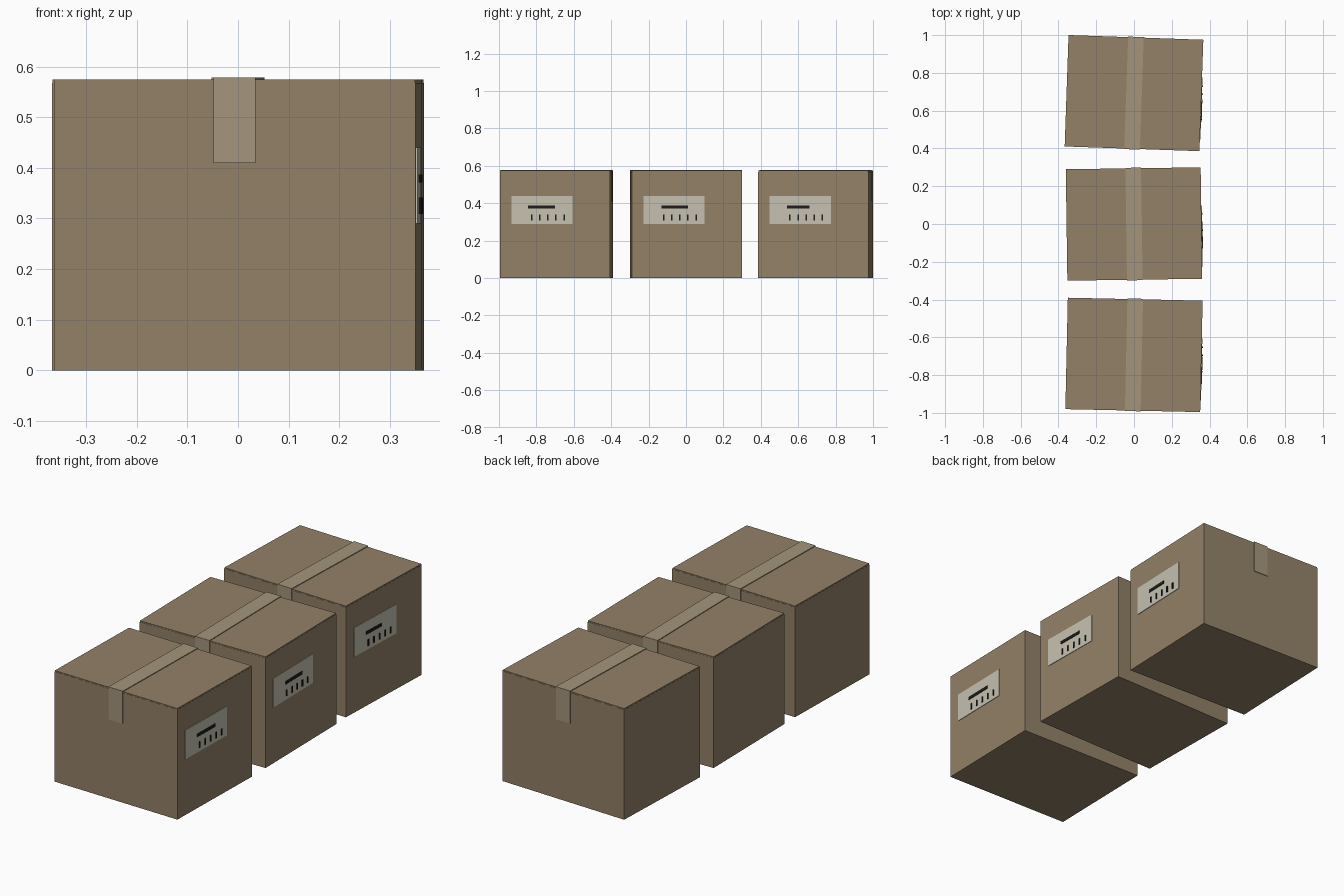
import bpy
from math import radians
from mathutils import Matrix

if "Cube" in bpy.data.objects:
    bpy.data.objects.remove(bpy.data.objects["Cube"])


def material(name, rgb):
    m = bpy.data.materials.new(name)
    m.diffuse_color = (*rgb, 1)
    m.use_nodes = True
    m.node_tree.nodes["Principled BSDF"].inputs["Base Color"].default_value = m.diffuse_color
    return m


CARD = material("cardboard", (0.29, 0.22, 0.135))
TAPE = material("packing_tape", (0.37, 0.30, 0.20))
PAPER = material("label_paper", (0.56, 0.54, 0.44))
INK = material("ink", (0.012, 0.012, 0.012))

W, D, H = 0.714, 0.59, 0.568   # carton width, depth, body height


def block(name, lo, hi, mat, frame):
    """Box between two local corners, placed by the carton's frame."""
    size = [b - a for a, b in zip(lo, hi)]
    mid = [(a + b) / 2 for a, b in zip(lo, hi)]
    bpy.ops.mesh.primitive_cube_add(size=1)
    ob = bpy.context.object
    ob.name = name
    ob.data.transform(Matrix.Translation(mid) @ Matrix.Diagonal((*size, 1)))
    ob.matrix_world = frame
    ob.data.materials.append(mat)
    return ob


def carton(label, y, angle, mark):
    frame = Matrix.Translation((0, y, 0)) @ Matrix.Rotation(radians(angle), 4, 'Z')
    w, d = W / 2, D / 2

    def part(name, lo, hi, mat):
        return block(f"{label}_{name}", lo, hi, mat, frame)

    # Body and the two top flaps meeting at a seam under the tape
    part("carton_body", (-w, -d, 0), (w, d, H), CARD)
    part("left_flap", (-w + .001, -d + .001, H), (-.002, d - .001, .574), CARD)
    part("right_flap", (.002, -d + .001, H), (w - .001, d - .001, .574), CARD)

    # Tape along the seam, folded down at both ends
    t = .0415
    part("top_tape", (-t, -d - .003, .574), (t, d + .003, .578), TAPE)
    part("front_tape_end", (-t, -d - .003, .41), (t, -d, .574), TAPE)
    part("back_tape_end", (-t, d, .41), (t, d + .003, .574), TAPE)

    # Paper label with a plain printed strip and a row of tally bars
    part("paper_label", (w, -.233, .29), (w + .003, .094, .44), PAPER)
    a, b = mark
    part("printed_strip", (w + .003, a, .371), (w + .006, b, .387), INK)
    for i in range(5):
        c = -.125 + i * .0435
        part(f"tally_bar_{i + 1}", (w + .003, c - .004, .309),
             (w + .007, c + .004, .341), INK)


# Row of three slightly skewed cartons
carton("front", -.693, -1.25, (-.145, .0))
carton("middle", 0, .8, (-.135, .005))
carton("rear", .693, -2, (-.14, -.02))
